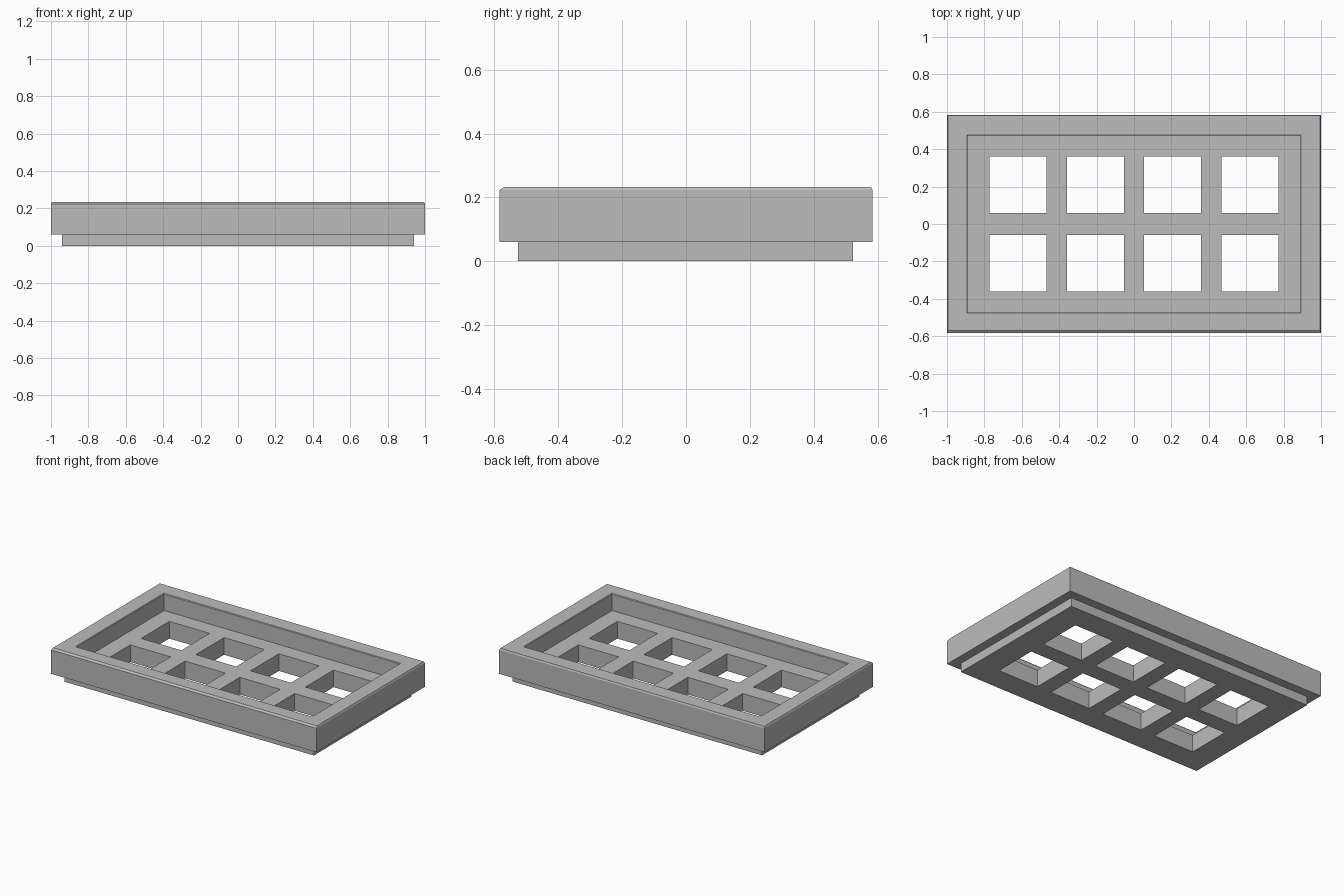
import bpy
import bmesh

cube = bpy.data.objects.get("Cube")
if cube:
    bpy.data.objects.remove(cube, do_unlink=True)

grey = bpy.data.materials.new("plain grey")
grey.use_nodes = True
colour = (0.5, 0.5, 0.5, 1)
grey.diffuse_color = colour
grey.node_tree.nodes["Principled BSDF"].inputs["Base Color"].default_value = colour


def make_object(name, bm):
    bmesh.ops.recalc_face_normals(bm, faces=bm.faces)
    mesh = bpy.data.meshes.new(name)
    bm.to_mesh(mesh)
    bm.free()
    mesh.materials.append(grey)
    obj = bpy.data.objects.new(name, mesh)
    bpy.context.collection.objects.link(obj)
    return obj


# Tray shell: rectangular rings from the pocket floor, over the rim, to the underside
HALF_X, HALF_Y = 1.0, 0.584
TOP, STEP, FLOOR = 0.233, 0.06, 0.117
EDGE, FRONT_EDGE = 0.005, 0.014

# each ring: inset at sides and back, inset at the front, height
rings = [
    (0.111, 0.111, FLOOR),
    (0.111, 0.111, TOP - EDGE),
    (0.107, 0.107, TOP),
    (EDGE, FRONT_EDGE, TOP),
    (0, 0, TOP - 0.01),
    (0, 0, STEP),
    (0.06, 0.058, STEP),
    (0.06, 0.058, 0),
]

bm = bmesh.new()
loops = []
for inset, front, z in rings:
    x, back, near = HALF_X - inset, HALF_Y - inset, front - HALF_Y
    corners = [(-x, near), (x, near), (x, back), (-x, back)]
    loops.append([bm.verts.new((cx, cy, z)) for cx, cy in corners])
for a, b in zip(loops, loops[1:]):
    for i in range(4):
        j = (i + 1) % 4
        bm.faces.new((a[i], a[j], b[j], b[i]))
bm.faces.new(loops[0])
bm.faces.new(loops[-1])
tray = make_object("tray", bm)

# Square openings: four columns by two rows through the floor
PITCH_X, PITCH_Y, OPENING = 0.413, 0.42, 0.304
bm = bmesh.new()
for column in range(4):
    for row in range(2):
        made = bmesh.ops.create_cube(bm, size=OPENING)
        bmesh.ops.translate(
            bm, verts=made["verts"],
            vec=((column - 1.5) * PITCH_X, (row - 0.5) * PITCH_Y, FLOOR / 2))
cutter = make_object("opening_cutter", bm)
cutter.hide_render = True
cutter.hide_viewport = True
cutter.display_type = "WIRE"

cut = tray.modifiers.new("openings", "BOOLEAN")
cut.operation = "DIFFERENCE"
cut.solver = "EXACT"
cut.object = cutter

# Bake the openings into the tray and discard the cutter
bpy.context.view_layer.update()
graph = bpy.context.evaluated_depsgraph_get()
finished = bpy.data.meshes.new_from_object(tray.evaluated_get(graph))
tray.modifiers.clear()
tray.data = finished
bpy.data.objects.remove(cutter, do_unlink=True)
